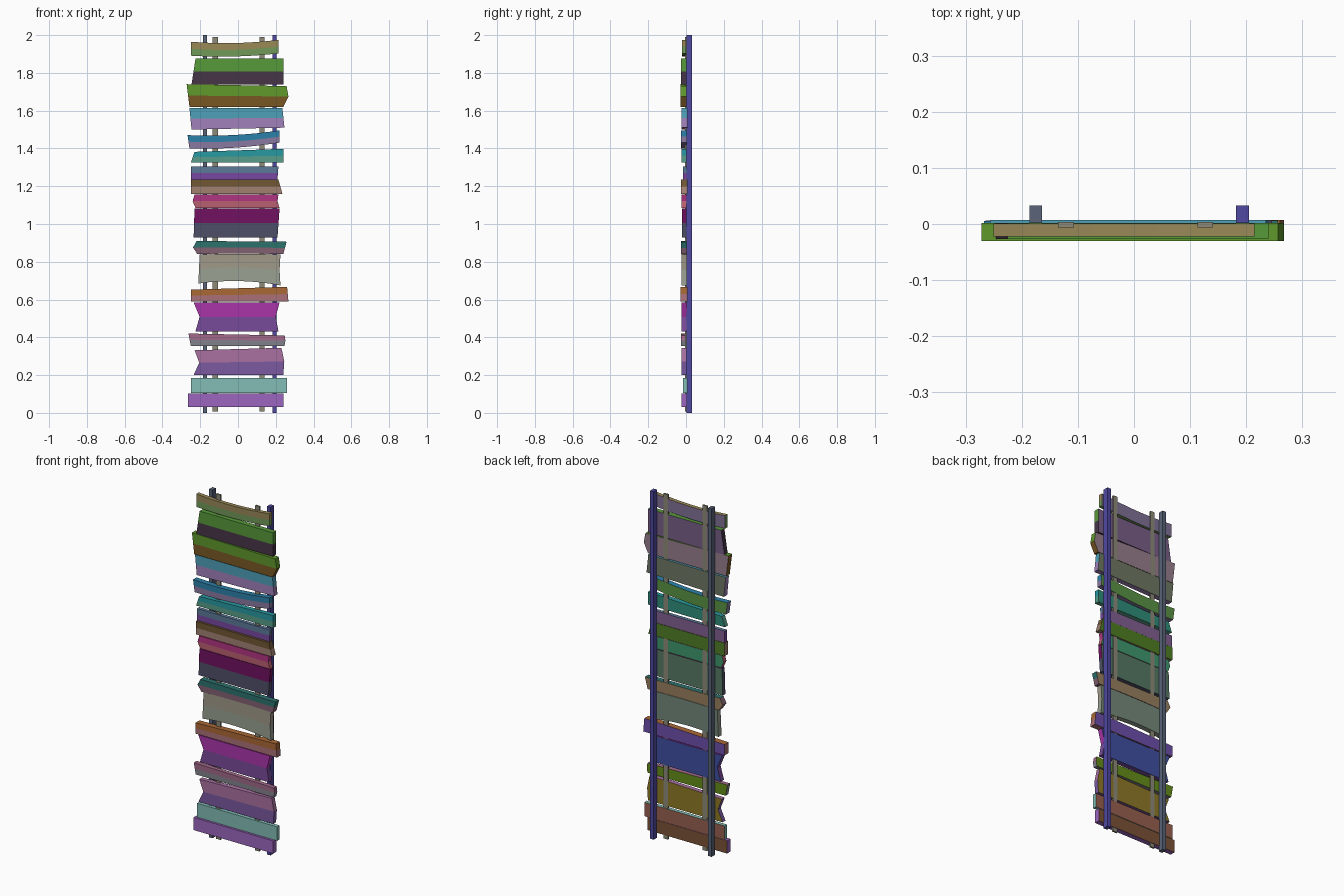
import bpy

if "Cube" in bpy.data.objects:
    bpy.data.objects.remove(bpy.data.objects["Cube"])


def material(hexcol):
    m = bpy.data.materials.get(hexcol)
    if not m:
        m = bpy.data.materials.new(hexcol)
        rgb = [int(hexcol[i:i + 2], 16) / 255 for i in (0, 2, 4)]
        m.diffuse_color = [c ** 2.2 for c in rgb] + [1]
        m.use_nodes = True
        m.node_tree.nodes["Principled BSDF"].inputs["Base Color"].default_value = m.diffuse_color
    return m


def make(name, verts, faces, colours, slots=None):
    me = bpy.data.meshes.new(name)
    me.from_pydata(verts, [], faces)
    for c in colours:
        me.materials.append(material(c))
    if slots:
        for p, s in zip(me.polygons, slots):
            p.material_index = s
    me.update()
    ob = bpy.data.objects.new(name, me)
    bpy.context.collection.objects.link(ob)
    return ob


def box(name, x0, x1, y0, y1, z0, z1, colour):
    v = [(x, y, z) for x in (x0, x1) for y in (y0, y1) for z in (z0, z1)]
    f = [(0, 1, 3, 2), (4, 6, 7, 5), (0, 4, 5, 1),
         (2, 3, 7, 6), (0, 2, 6, 4), (1, 5, 7, 3)]
    return make(name, v, f, [colour])


def edge3(e):
    # Expand an end outline to top, middle, bottom x
    if len(e) == 3:
        return e
    return (e[0], (e[0] + e[-1]) / 2, e[-1])


COLS = 8


def plank(name, top, bottom, left, right, y0, y1, warp, colours):
    # Crooked board: three rows of points, front and back, closed round the rim
    left, right = edge3(left), edge3(right)
    tilt_t, bow_t, tilt_b, bow_b = warp
    verts = []
    for y in (y0, y1):
        for r in range(3):
            for c in range(COLS + 1):
                t = c / COLS
                bow = 1 - (2 * t - 1) ** 2
                zt = top + tilt_t * (t - .5) + bow_t * bow
                zb = bottom + tilt_b * (t - .5) + bow_b * bow
                x = left[r] + (right[r] - left[r]) * t
                verts.append((x, y, zt + (zb - zt) * r / 2))
    n = COLS + 1
    k = 3 * n
    faces, slots = [], []
    for r in range(2):
        for c in range(COLS):
            a = r * n + c
            faces.append((a, a + n, a + n + 1, a + 1))
            slots.append(r)
            faces.append((a + k, a + k + 1, a + k + n + 1, a + k + n))
            slots.append(2)
    rim = list(range(n)) + [2 * n - 1] + list(range(3 * n - 1, 2 * n - 1, -1)) + [n]
    for a, b in zip(rim, rim[1:] + rim[:1]):
        faces.append((a, b, b + k, a + k))
        slots.append(0 if a < n else 1)
    return make(name, verts, faces, colours, slots)


# Boards from bottom to top: top z, bottom z, left end, right end
boards = [
    (.103, .03, (-.265,), (.24,)),
    (.185, .105, (-.25,), (.26,)),
    (.338, .2, (-.23, -.205, -.235), (.23, .245, .24)),
    (.415, .355, (-.262, -.25), (.247, .251, .246)),
    (.585, .432, (-.235, -.203, -.225), (.22, .2, .214)),
    (.66, .59, (-.25,), (.26, .267)),
    (.838, .68, (-.203, -.21), (.225, .22, .225)),
    (.908, .84, (-.22, -.238, -.215), (.257, .24)),
    (1.082, .928, (-.23, -.235), (.22, .209)),
    (1.156, 1.085, (-.23, -.24, -.225), (.214, .209, .22)),
    (1.235, 1.16, (-.25,), (.214, .235)),
    (1.304, 1.236, (-.25,), (.214, .209)),
    (1.39, 1.325, (-.23, -.25), (.24,)),
    (1.483, 1.416, (-.267, -.257), (.22,)),
    (1.615, 1.505, (-.257, -.246), (.235, .246)),
    (1.735, 1.62, (-.272, -.257), (.257, .267, .24)),
    (1.875, 1.738, (-.225, -.246), (.24,)),
    (1.97, 1.897, (-.25,), (.215,)),
]
# Tilt and bow of the top and bottom edges of the warped boards
warps = {
    2: (.013, 0, 0, 0), 3: (-.01, 0, 0, 0), 5: (.015, 0, 0, 0),
    6: (0, .004, -.01, .018), 7: (-.004, 0, 0, .004), 12: (.016, 0, 0, 0),
    13: (.025, -.012, .03, -.012), 14: (0, 0, .01, 0), 15: (-.01, 0, 0, 0),
    17: (.01, -.012, .012, -.01),
}
fronts = [-.024, -.015, -.023, -.027, -.024, -.028, -.023, -.027, -.022,
          -.024, -.026, -.015, -.024, -.027, -.023, -.03, -.027, -.022]
backs = [.006, .007, .003, -.002, .006, .007, .006, .006, .002,
         .002, .007, .006, .003, .005, .007, .002, .002, .001]
# Upper front, lower front and back colour of each board
colours = [
    ("9A66BE", "9A66BE", "7A5238"), ("82BCB4", "82BCB4", "96604F"),
    ("A870A0", "7A5AA0", "8C782A"), ("A06888", "80808A", "648C1E"),
    ("A838A8", "784C98", "4150A0"), ("A86838", "A87078", "6E50AA"),
    ("A09888", "98A090", "738778"), ("30706C", "806070", "967D5F"),
    ("701860", "505068", "557864"), ("B03880", "B86070", "41966E"),
    ("705838", "A08070", "507D28"), ("5C7898", "7848A0", "806090"),
    ("2C98A0", "589C88", "328C78"), ("3080A8", "8878A0", "5A9146"),
    ("50A0B8", "A080B8", "6E7864"), ("609830", "785828", "967D8C"),
    ("58983C", "483848", "785F87"), ("988858", "709858", "807096"),
]

for i, (b, y0, y1, cols) in enumerate(zip(boards, fronts, backs, colours)):
    plank(f"board_{i + 1:02d}", *b, y0, y1, warps.get(i, (0, 0, 0, 0)), cols)

# Two full-height rails behind the boards
box("back_rail_left", -.186, -.164, .002, .033, 0, 2, "5A6478")
box("back_rail_right", .182, .205, .002, .033, 0, 2, "504AA0")

# Two thin strips running through the boards
for side, x in (("left", -.121), ("right", .127)):
    box(f"thin_strip_{side}", x - .014, x + .014, -.006, .004, .008, 1.99, "8C8878")
